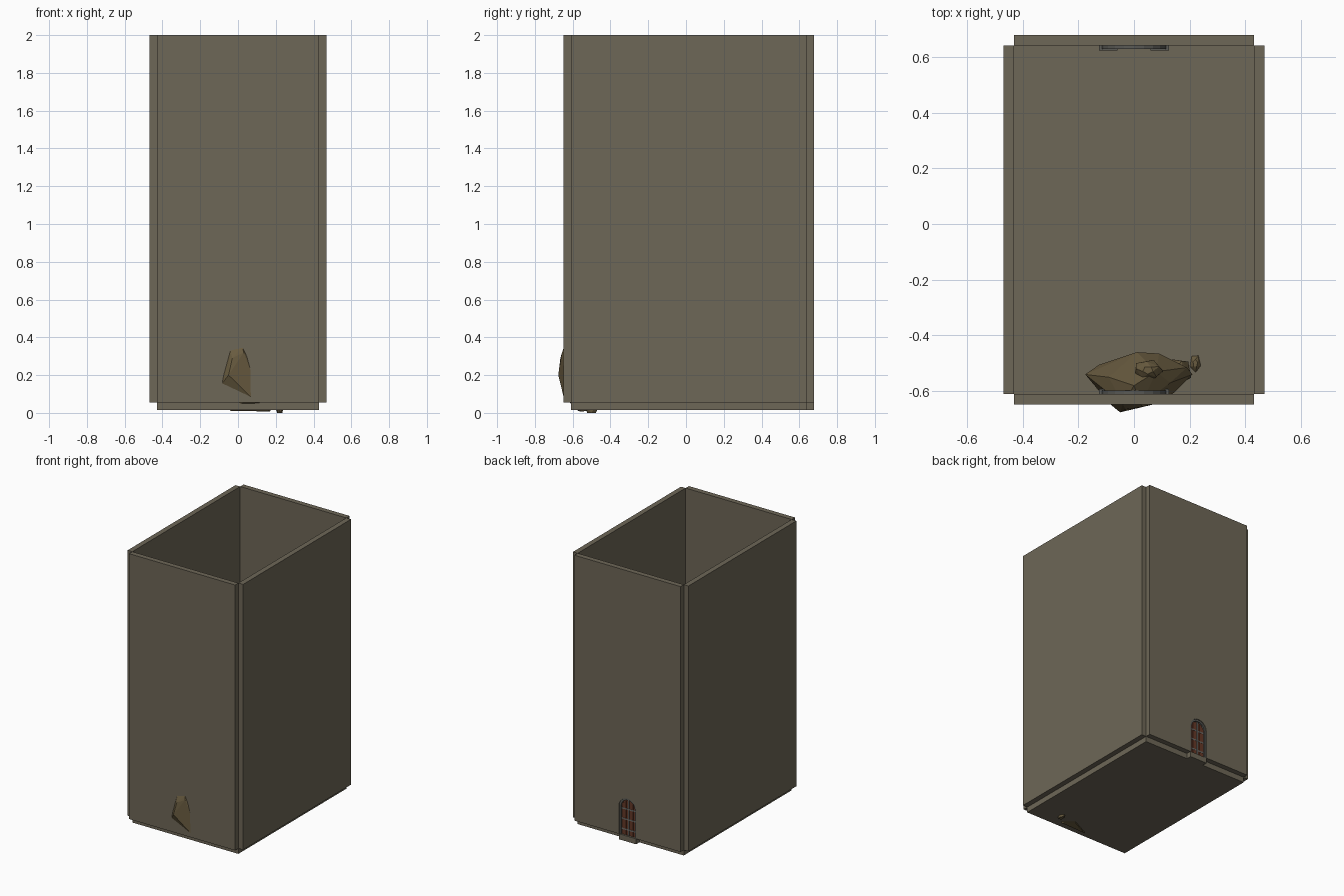
import bpy, bmesh, math
from mathutils import Vector

if "Cube" in bpy.data.objects:
    bpy.data.objects.remove(bpy.data.objects["Cube"])


def material(name, rgb):
    m = bpy.data.materials.new(name)
    m.diffuse_color = (*rgb, 1)
    m.use_nodes = True
    m.node_tree.nodes["Principled BSDF"].inputs["Base Color"].default_value = m.diffuse_color
    return m


STONE = material("stone", (0.155, 0.135, 0.095))
ROCK = material("brown_rock", (0.14, 0.105, 0.05))
TRIM = material("grey_trim", (0.10, 0.10, 0.09))
WOOD = material("red_wood", (0.13, 0.04, 0.02))
IRON = material("iron", (0.15, 0.15, 0.14))


def finish(name, bm, mat):
    bmesh.ops.recalc_face_normals(bm, faces=bm.faces)
    me = bpy.data.meshes.new(name)
    bm.to_mesh(me)
    bm.free()
    me.materials.append(mat)
    ob = bpy.data.objects.new(name, me)
    bpy.context.collection.objects.link(ob)
    return ob


def prism(name, pts, y0, y1, mat):
    """Extrude an xz outline from y0 to y1."""
    bm = bmesh.new()
    f = bm.faces.new([bm.verts.new((x, y0, z)) for x, z in pts])
    r = bmesh.ops.extrude_face_region(bm, geom=[f])
    vs = [v for v in r["geom"] if isinstance(v, bmesh.types.BMVert)]
    bmesh.ops.translate(bm, vec=(0, y1 - y0, 0), verts=vs)
    return finish(name, bm, mat)


def box(name, x0, x1, y0, y1, z0, z1, mat):
    return prism(name, [(x0, z0), (x1, z0), (x1, z1), (x0, z1)], y0, y1, mat)


def hull(name, pts, mat):
    bm = bmesh.new()
    for p in pts:
        bm.verts.new(p)
    r = bmesh.ops.convex_hull(bm, input=bm.verts)
    bmesh.ops.delete(bm, geom=list({g for g in r["geom_interior"] + r["geom_unused"]
                                    if isinstance(g, bmesh.types.BMVert)}), context='VERTS')
    return finish(name, bm, mat)


FLOOR, SPRING, R = 0.055, 0.26, 0.07


def arch(r, n=10, base=FLOOR):
    """Arched outline from lower right, over the top, to lower left."""
    curve = [(r * math.cos(math.pi * i / n), SPRING + r * math.sin(math.pi * i / n))
             for i in range(n + 1)]
    return [(r, base)] + curve + [(-r, base)]


def arch_band(name, outer, inner, y0, y1, mat):
    prism(name, arch(outer) + arch(inner)[::-1], y0, y1, mat)


# Floor and plain walls
box("floor", -0.43, 0.43, -0.61, 0.64, 0.015, FLOOR, STONE)
for side, s in (("left", -1), ("right", 1)):
    a, b = sorted((s * 0.43, s * 0.468))
    box(side + "_wall", a, b, -0.61, 0.64, FLOOR, 2, STONE)
box("front_wall", -0.43, 0.43, -0.648, -0.61, FLOOR, 2, STONE)

# Back wall with arched opening
prism("back_wall", [(-0.43, FLOOR), (-0.43, 2), (0.43, 2), (0.43, FLOOR)] + arch(R),
      0.64, 0.678, STONE)
box("door_sill", -R, R, 0.64, 0.678, 0.015, FLOOR, STONE)

# Inner door surrounds on both end walls
for side, y, d in (("back", 0.64, -1), ("front", -0.61, 1)):
    arch_band(side + "_door_surround", 0.115, 0.065, *sorted((y, y + d * 0.012)), TRIM)
    for s in (-1, 1):
        a, b = sorted((s * 0.06, s * 0.125))
        ys = sorted((y, y + d * 0.018))
        box(side + "_surround_base", a, b, *ys, FLOOR, 0.09, TRIM)
        box(side + "_surround_capital", a, b, *ys, SPRING - 0.02, SPRING, TRIM)

# Door: rim, planks, central post and iron straps
arch_band("door_rim", R, 0.056, 0.645, 0.672, TRIM)
prism("door_panel", arch(0.056), 0.652, 0.660, WOOD)
for i in range(6):
    x = -0.047 + i * 0.0188
    h = SPRING + math.sqrt(0.056 ** 2 - x * x) - 0.004
    box("door_plank", x - 0.008, x + 0.008, 0.648, 0.664, FLOOR, h, WOOD)
box("door_post", -0.005, 0.005, 0.646, 0.667, FLOOR, 0.314, IRON)
for z in (0.09, 0.165, 0.24):
    box("door_strap", -0.056, 0.056, 0.647, 0.665, z, z + 0.01, IRON)

# Boulder wedged through the front wall
hull("boulder", [
    (-0.05, -0.676, 0.20), (-0.03, -0.665, 0.29), (0.03, -0.656, 0.32),
    (-0.085, -0.647, 0.155), (-0.04, -0.648, 0.33), (0.025, -0.648, 0.345),
    (0.065, -0.648, 0.23), (0.068, -0.648, 0.085),
    (-0.175, -0.54, 0.20), (-0.125, -0.505, 0.14), (-0.12, -0.6, 0.16),
    (0.01, -0.46, 0.20), (0.09, -0.465, 0.17), (0.19, -0.515, 0.18),
    (0.21, -0.54, 0.14), (0.145, -0.605, 0.15), (0.0, -0.58, 0.385),
    (-0.09, -0.55, 0.30), (0.08, -0.53, 0.33), (0.13, -0.57, 0.27),
    (-0.04, -0.57, 0.01), (0.17, -0.56, 0.008), (0.10, -0.5, 0.01)], ROCK)


# Smaller rubble around the boulder
def rubble(name, c, sx, sy, sz, turn):
    pts = []
    for k, (w, r) in enumerate(((-1, 0.6), (-0.1, 1), (0.6, 0.8), (1, 0.35))):
        for i in range(5):
            a = turn + k * 0.5 + i * math.tau / 5
            pts.append(Vector(c) + Vector((sx * r * math.cos(a), sy * r * math.sin(a), sz * w)))
    hull(name, pts, ROCK)


rubble("right_rubble", (0.16, -0.53, 0.10), 0.05, 0.05, 0.08, 0.3)
rubble("left_rubble", (-0.10, -0.55, 0.11), 0.06, 0.05, 0.07, 1.1)
rubble("top_rubble", (0.05, -0.525, 0.31), 0.055, 0.04, 0.05, 0.7)
rubble("buried_chip", (0.22, -0.50, 0.035), 0.025, 0.04, 0.035, 0.0)
